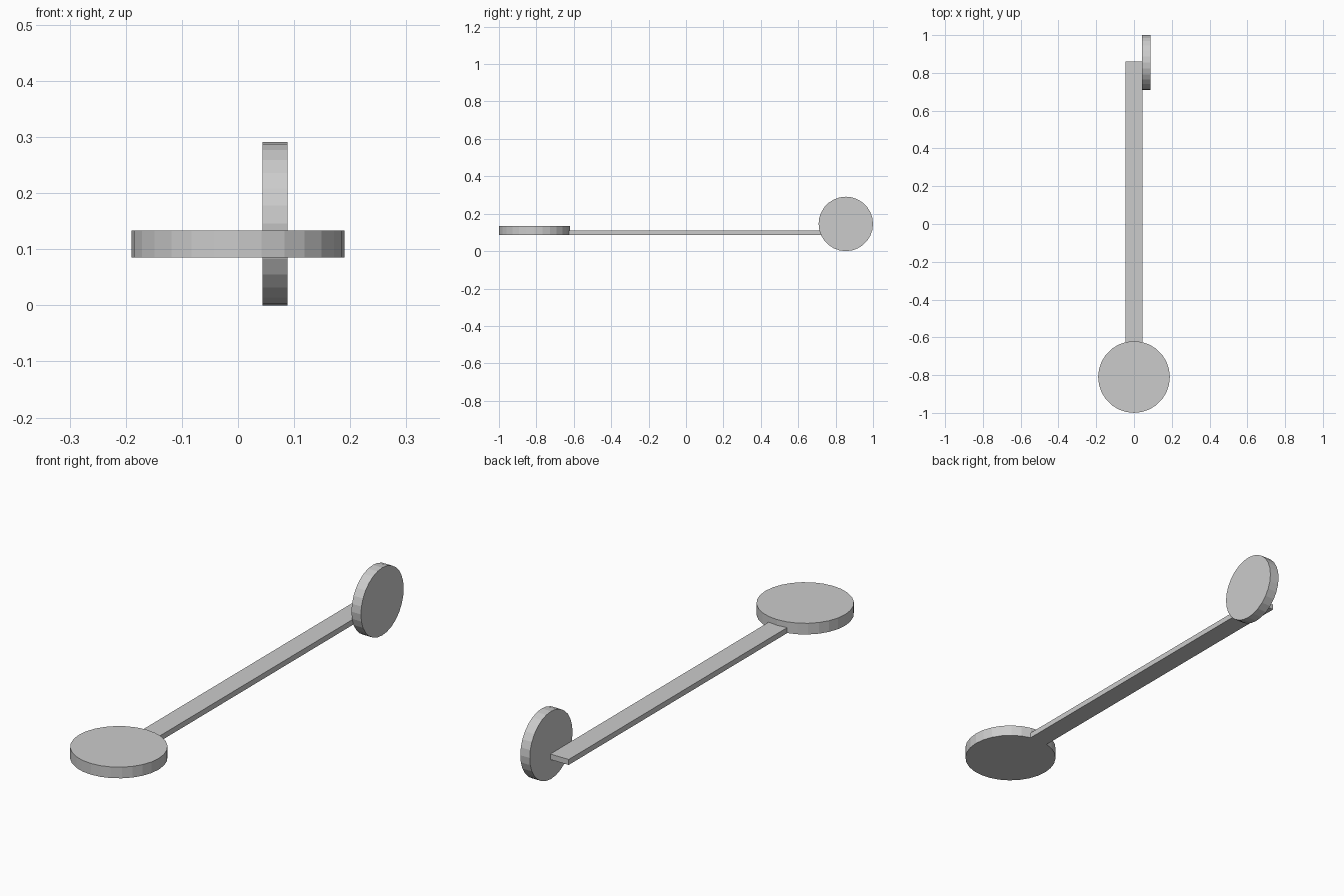
import bpy
from math import pi

if "Cube" in bpy.data.objects:
    bpy.data.objects.remove(bpy.data.objects["Cube"])


def disc(name, radius, depth, location, rotation=(0, 0, 0)):
    bpy.ops.mesh.primitive_cylinder_add(vertices=28, radius=radius, depth=depth,
                                        location=location, rotation=rotation)
    bpy.context.object.name = name


def box(name, low, high):
    center = [(a + b) / 2 for a, b in zip(low, high)]
    bpy.ops.mesh.primitive_cube_add(size=1, location=center)
    obj = bpy.context.object
    obj.name = name
    obj.scale = [b - a for a, b in zip(low, high)]
    bpy.ops.object.transform_apply(location=False, rotation=False, scale=True)


# horizontal disc at the front
disc("flat_disc", 0.19, 0.048, (0, -0.81, 0.1095))

# long thin bar, flush with the underside of the flat disc
box("connecting_bar", (-0.044, -0.81, 0.0855), (0.044, 0.86, 0.109))

# upright disc on the side of the bar's rear end
disc("upright_disc", 0.1455, 0.045, (0.066, 0.8545, 0.1455), (0, pi / 2, 0))
